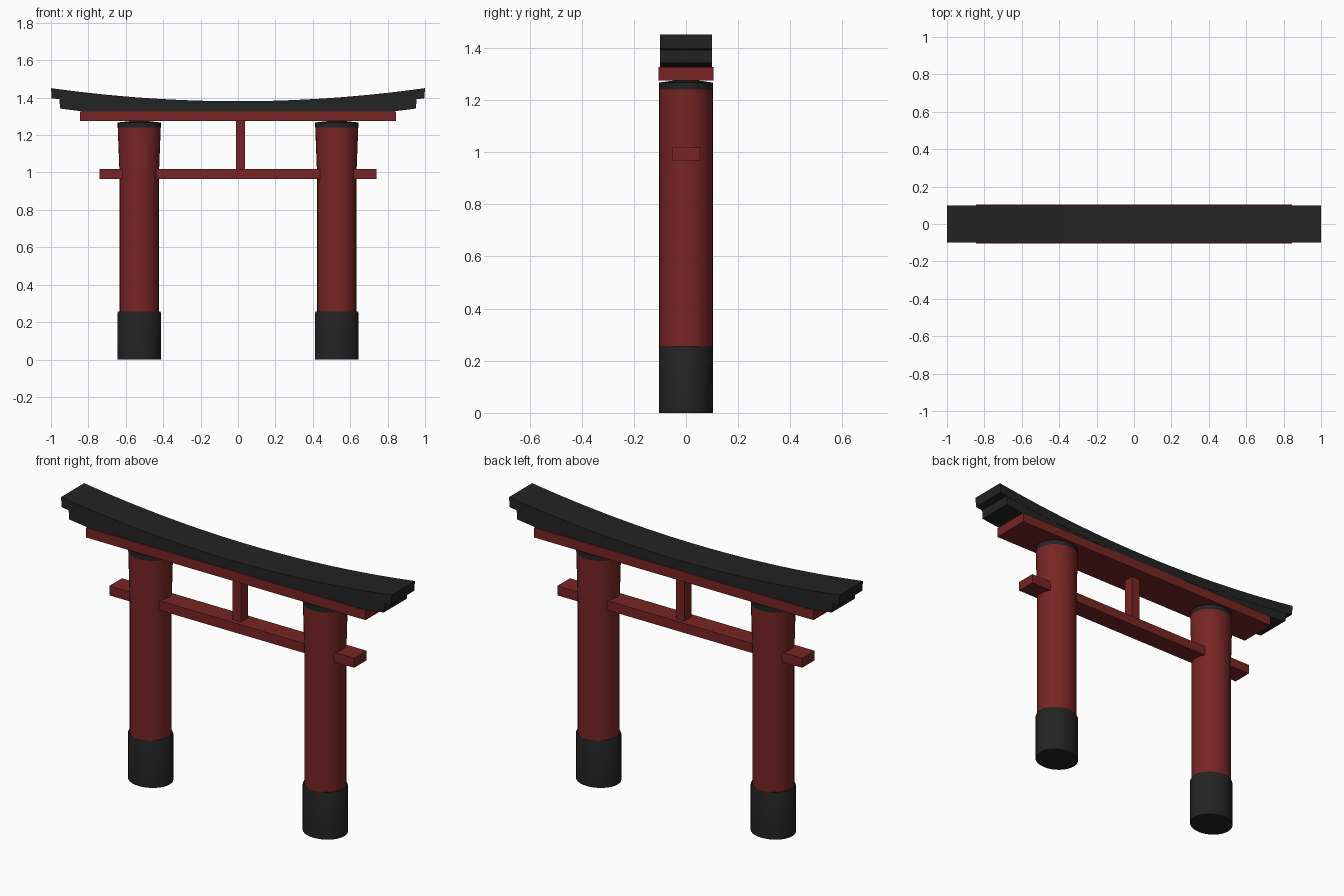
import bpy, bmesh, math

if "Cube" in bpy.data.objects:
    bpy.data.objects.remove(bpy.data.objects["Cube"])

def material(name, rgb):
    m = bpy.data.materials.new(name)
    m.diffuse_color = (*rgb, 1)
    m.use_nodes = True
    m.node_tree.nodes["Principled BSDF"].inputs["Base Color"].default_value = m.diffuse_color
    return m

RED = material("deep red", (0.19, 0.018, 0.018))
BLACK = material("charcoal black", (0.017, 0.017, 0.017))

def finish(name, bm, mat, smooth=False):
    bmesh.ops.recalc_face_normals(bm, faces=bm.faces)
    me = bpy.data.meshes.new(name)
    bm.to_mesh(me)
    bm.free()
    me.materials.append(mat)
    ob = bpy.data.objects.new(name, me)
    bpy.context.collection.objects.link(ob)
    if smooth:
        bpy.ops.object.select_all(action='DESELECT')
        ob.select_set(True)
        bpy.context.view_layer.objects.active = ob
        bpy.ops.object.shade_smooth_by_angle(angle=math.radians(30))
    return ob

def box(name, x0, x1, y, z0, z1, mat):
    bm = bmesh.new()
    bmesh.ops.create_cube(bm, size=1)
    for v in bm.verts:
        v.co = ((x0 + x1) / 2 + v.co.x * (x1 - x0), v.co.y * 2 * y,
                (z0 + z1) / 2 + v.co.z * (z1 - z0))
    return finish(name, bm, mat)

def column(name, cx, rings, mat, n=32):
    """Stack of elliptical rings (rx, ry, z), capped at both ends."""
    bm = bmesh.new()
    loops = []
    for rx, ry, z in rings:
        loops.append([bm.verts.new((cx + rx * math.cos(2 * math.pi * i / n),
                                    ry * math.sin(2 * math.pi * i / n), z)) for i in range(n)])
    for a, b in zip(loops, loops[1:]):
        for i in range(n):
            j = (i + 1) % n
            bm.faces.new((a[i], a[j], b[j], b[i]))
    bm.faces.new(loops[0][::-1])
    bm.faces.new(loops[-1])
    return finish(name, bm, mat, True)

def curved_beam(name, half, y, z_top, thick, mat, n=32):
    """Beam that sweeps upward toward both ends."""
    bm = bmesh.new()
    rows = []
    for i in range(n + 1):
        t = -1 + 2 * i / n
        x = half * t
        z = z_top + 0.07 * x * x
        xb = x - 0.004 * t          # ends lean slightly with the sweep
        rows.append([bm.verts.new(p) for p in
                     ((x, -y, z), (x, y, z), (xb, y, z - thick), (xb, -y, z - thick))])
    for a, b in zip(rows, rows[1:]):
        for k in range(4):
            m = (k + 1) % 4
            bm.faces.new((a[k], a[m], b[m], b[k]))
    bm.faces.new(rows[0])
    bm.faces.new(rows[-1][::-1])
    return finish(name, bm, mat, True)

# Pillars with black feet and caps
for side, cx in (("left", -0.528), ("right", 0.528)):
    column(side + "_foot", cx, [(0.116, 0.104, 0), (0.116, 0.104, 0.25), (0.112, 0.103, 0.257)], BLACK)
    column(side + "_pillar", cx, [(0.105, 0.103, 0.2), (0.105, 0.103, 0.98), (0.108, 0.103, 1.06),
                                  (0.115, 0.103, 1.24)], RED)
    column(side + "_cap", cx, [(0.115, 0.103, 1.24), (0.115, 0.103, 1.267), (0.045, 0.045, 1.275)], BLACK)

# Crossbeams and centre strut
box("lower_crossbeam", -0.74, 0.74, 0.054, 0.966, 1.018, RED)
box("centre_strut", -0.012, 0.038, 0.03, 1.01, 1.28, RED)
box("upper_crossbeam", -0.845, 0.845, 0.105, 1.274, 1.327, RED)

# Swept double roof beam
curved_beam("roof_lower_beam", 0.955, 0.099, 1.328, 0.05, BLACK)
curved_beam("roof_top_beam", 1.0, 0.1, 1.381, 0.054, BLACK)
